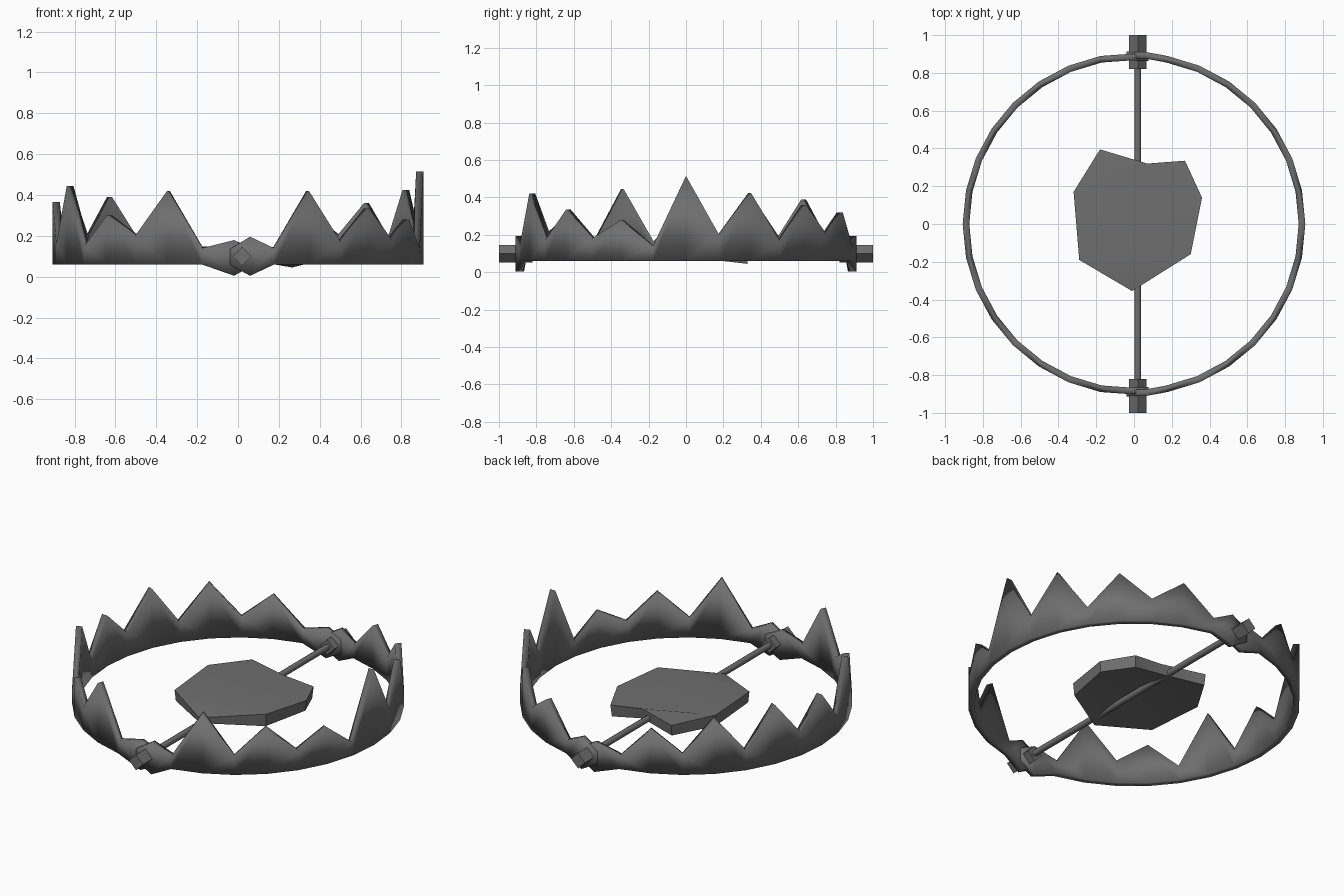
import bpy, bmesh
from math import sin, cos, pi, radians

old = bpy.data.objects.get("Cube")
if old:
    bpy.data.objects.remove(old, do_unlink=True)

steel = bpy.data.materials.new("dark_steel")
steel.use_nodes = True
GREY = (0.16, 0.16, 0.16, 1)
steel.diffuse_color = GREY
steel.node_tree.nodes["Principled BSDF"].inputs["Base Color"].default_value = GREY


def finish(bm, name, angle):
    """Turn a bmesh into a named object; angle limits the smooth shading."""
    bmesh.ops.recalc_face_normals(bm, faces=bm.faces)
    mesh = bpy.data.meshes.new(name)
    bm.to_mesh(mesh)
    bm.free()
    mesh.materials.append(steel)
    obj = bpy.data.objects.new(name, mesh)
    bpy.context.collection.objects.link(obj)
    bpy.ops.object.select_all(action='DESELECT')
    obj.select_set(True)
    bpy.context.view_layer.objects.active = obj
    bpy.ops.object.shade_smooth_by_angle(angle=radians(angle))


AXIS_X, AXIS_Z = 0.02, 0.1
STEP = pi / 16
R_IN, R_OUT, BASE = 0.872, 0.907, 0.06


def jaw(name, side, peaks, valleys):
    """Half ring of teeth; angles run from the front hinge to the back one."""
    # Hinge lug stations: a tapered end and a tall diamond-like bulge
    lug_tip = (AXIS_X * side - 0.06) / R_OUT
    lug_mid = (AXIS_X * side + 0.04) / R_OUT
    tall = 0.187 + 0.008 * side
    shift = 0.006 * side
    stations = [(lug_tip, 0.06, 0.135, shift), (lug_mid, 0.005, tall, shift)]
    for i in range(8):
        stations.append(((2 * i + 1) * STEP, BASE, valleys[i], 0))
        if i < 7:
            stations.append(((2 * i + 2) * STEP, BASE, peaks[i], 0))
    stations += [(pi - lug_mid, 0.005, tall, shift), (pi - lug_tip, 0.06, 0.135, shift)]

    bm = bmesh.new()
    rings = []
    for a, low, high, off in stations:
        corners = [(R_IN, low), (R_OUT, low), (R_OUT, high), (R_IN, high)]
        rings.append([bm.verts.new((side * (r + off) * sin(a), -(r + off) * cos(a), z))
                      for r, z in corners])
    for p, q in zip(rings, rings[1:]):
        for k in range(4):
            n = (k + 1) % 4
            bm.faces.new((p[k], p[n], q[n], q[k]))
    bm.faces.new(rings[0])
    bm.faces.new(rings[-1])
    finish(bm, name, 100)


jaw("left_jaw", 1,
    [0.42, 0.335, 0.28, 0.515, 0.425, 0.36, 0.32],
    [0.14, 0.17, 0.18, 0.14, 0.2, 0.165, 0.2, 0.14])
jaw("right_jaw", -1,
    [0.42, 0.3, 0.445, 0.365, 0.415, 0.39, 0.32],
    [0.14, 0.2, 0.15, 0.16, 0.2, 0.18, 0.18, 0.14])


def bar(name, y0, y1, radius, sides):
    """Prism lying along y on the hinge axis, with a corner at the top."""
    bm = bmesh.new()
    ends = [[bm.verts.new((AXIS_X + radius * sin(2 * pi * k / sides), y,
                           AXIS_Z + radius * cos(2 * pi * k / sides)))
             for k in range(sides)] for y in (y0, y1)]
    for k in range(sides):
        n = (k + 1) % sides
        bm.faces.new((ends[0][k], ends[0][n], ends[1][n], ends[1][k]))
    bm.faces.new(ends[0])
    bm.faces.new(ends[1])
    finish(bm, name, 50)


bar("axle_rod", -0.88, 0.88, 0.018, 8)
bar("front_hinge_pin", -1.0, -0.82, 0.047, 4)
bar("back_hinge_pin", 0.82, 1.0, 0.047, 4)

# Trigger plate: rough eight-sided slab, x, y, bottom z, top z
outline = [(-0.18, 0.395, 0.07, 0.135), (0.07, 0.32, 0.08, 0.14),
           (0.27, 0.335, 0.045, 0.115), (0.36, 0.14, 0.067, 0.13),
           (0.3, -0.16, 0.07, 0.145), (-0.01, -0.355, 0.08, 0.115),
           (-0.29, -0.19, 0.08, 0.145), (-0.32, 0.17, 0.08, 0.15)]
bm = bmesh.new()
top = [bm.verts.new((x, y, t)) for x, y, b, t in outline]
low = [bm.verts.new((x * 0.98, y * 0.98, b)) for x, y, b, t in outline]
hollow = bm.verts.new((AXIS_X, 0, 0.125))
for k in range(8):
    n = (k + 1) % 8
    bm.faces.new((top[k], top[n], low[n], low[k]))
    bm.faces.new((low[k], low[n], hollow))
# Folded top: flat middle with a flap at each end
for fold in [(7, 6, 4, 3), (6, 5, 4), (7, 3, 2, 1), (7, 1, 0)]:
    bm.faces.new([top[k] for k in fold])
finish(bm, "trigger_plate", 30)
